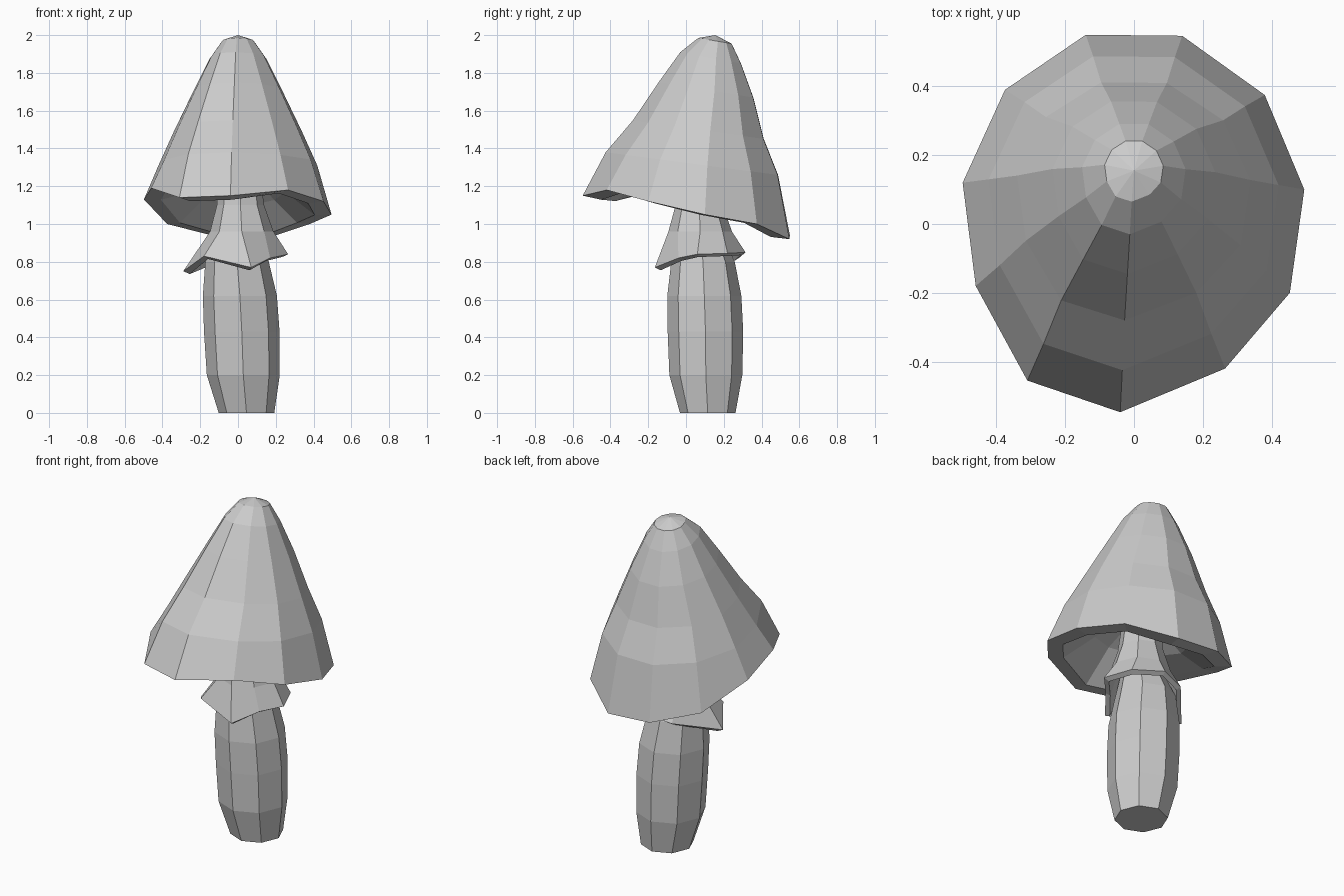
import bpy, bmesh
from math import cos, sin, radians, tau
from mathutils import Vector

cube = bpy.data.objects.get("Cube")
if cube:
    bpy.data.objects.remove(cube)

grey = bpy.data.materials.new("plain_grey")
grey.use_nodes = True
grey.diffuse_color = (0.6, 0.6, 0.6, 1)
grey.node_tree.nodes["Principled BSDF"].inputs["Base Color"].default_value = grey.diffuse_color


def loft(name, rings):
    """Flat-shaded skin through rings of equal length, closed at both ends."""
    bm = bmesh.new()
    loops = [[bm.verts.new(p) for p in ring] for ring in rings]
    count = len(loops[0])
    for low, high in zip(loops, loops[1:]):
        for i in range(count):
            j = (i + 1) % count
            bm.faces.new((low[i], low[j], high[j], high[i]))
    bm.faces.new(loops[0])
    bm.faces.new(loops[-1])
    bmesh.ops.remove_doubles(bm, verts=bm.verts, dist=0.0005)
    bmesh.ops.recalc_face_normals(bm, faces=bm.faces)
    mesh = bpy.data.meshes.new(name)
    bm.to_mesh(mesh)
    bm.free()
    mesh.materials.append(grey)
    obj = bpy.data.objects.new(name, mesh)
    bpy.context.collection.objects.link(obj)
    return obj


# Cap: an uneven, drooping rim, echoed by smaller tilted rings up to the tip
rim = [Vector(p) for p in (
    (-0.04, -0.547, 1.15), (0.265, -0.42, 1.18), (0.453, -0.2, 1.12),
    (0.495, 0.1, 1.05), (0.38, 0.375, 1.0), (0.14, 0.547, 0.92),
    (-0.14, 0.55, 0.94), (-0.375, 0.39, 1.0), (-0.498, 0.12, 1.13),
    (-0.46, -0.18, 1.19), (-0.31, -0.455, 1.14))]


def cap_ring(cy, rx, ry, front, back):
    ring = []
    for p in rim:
        u, v = p.x / 0.495, p.y / 0.547
        ring.append((u * rx, cy + v * ry, (front + back) / 2 + (back - front) / 2 * v))
    return ring


outer = [cap_ring(*r) for r in (
    (0.03, 0.42, 0.455, 1.38, 1.26),
    (0.065, 0.338, 0.345, 1.55, 1.45),
    (0.105, 0.236, 0.25, 1.75, 1.67),
    (0.13, 0.15, 0.16, 1.91, 1.85),
    (0.153, 0.085, 0.088, 1.985, 1.955))]
tip = [(0, 0.155, 2)] * len(rim)

# Thick lip and a shallow ceiling on the underside
lip = [Vector((p.x * 0.82, p.y * 0.82, p.z - 0.005 + 0.03 * p.y)) for p in rim]
ceiling = [cap_ring(*r) for r in (
    (0.04, 0.25, 0.28, 1.27, 1.1),
    (0.07, 0.12, 0.12, 1.33, 1.22))]
loft("mushroom_cap", ceiling[::-1] + [lip, rim] + outer + [tip])

# Eight-sided stem, bulging in the middle and narrowing into the cap
SIDES = 8
ANGLES = [radians(-90) + tau * i / SIDES for i in range(SIDES)]


def stem_ring(z, cx, cy, r):
    return [(cx + r * cos(a), cy + r * sin(a), z) for a in ANGLES]


loft("stem", [stem_ring(*r) for r in (
    (0, 0.045, 0.115, 0.147), (0.2, 0.028, 0.105, 0.193),
    (0.43, 0.02, 0.103, 0.2), (0.62, 0.01, 0.097, 0.196),
    (0.8, -0.005, 0.09, 0.168), (1, 0.01, 0.07, 0.1),
    (1.34, 0.01, 0.08, 0.1))])

# Ragged skirt hanging from the neck
hem = [Vector(p) for p in (
    (0.07, -0.165, 0.77), (0.17, -0.04, 0.82), (0.265, 0.06, 0.84),
    (0.2, 0.22, 0.845), (0.04, 0.315, 0.85), (-0.1, 0.28, 0.82),
    (-0.29, 0.06, 0.75), (-0.18, -0.1, 0.83))]
axis = Vector((0, 0.09, 0))
hem_inner = [axis + (p - axis) * 0.88 + Vector((0, 0, p.z * 0.12 - 0.015)) for p in hem]
loft("stem_skirt", [
    stem_ring(1, 0.01, 0.08, 0.12), hem_inner, hem,
    stem_ring(0.96, 0.02, 0.075, 0.168), stem_ring(1.1, 0.013, 0.07, 0.125),
    stem_ring(1.25, 0.01, 0.075, 0.11)])
